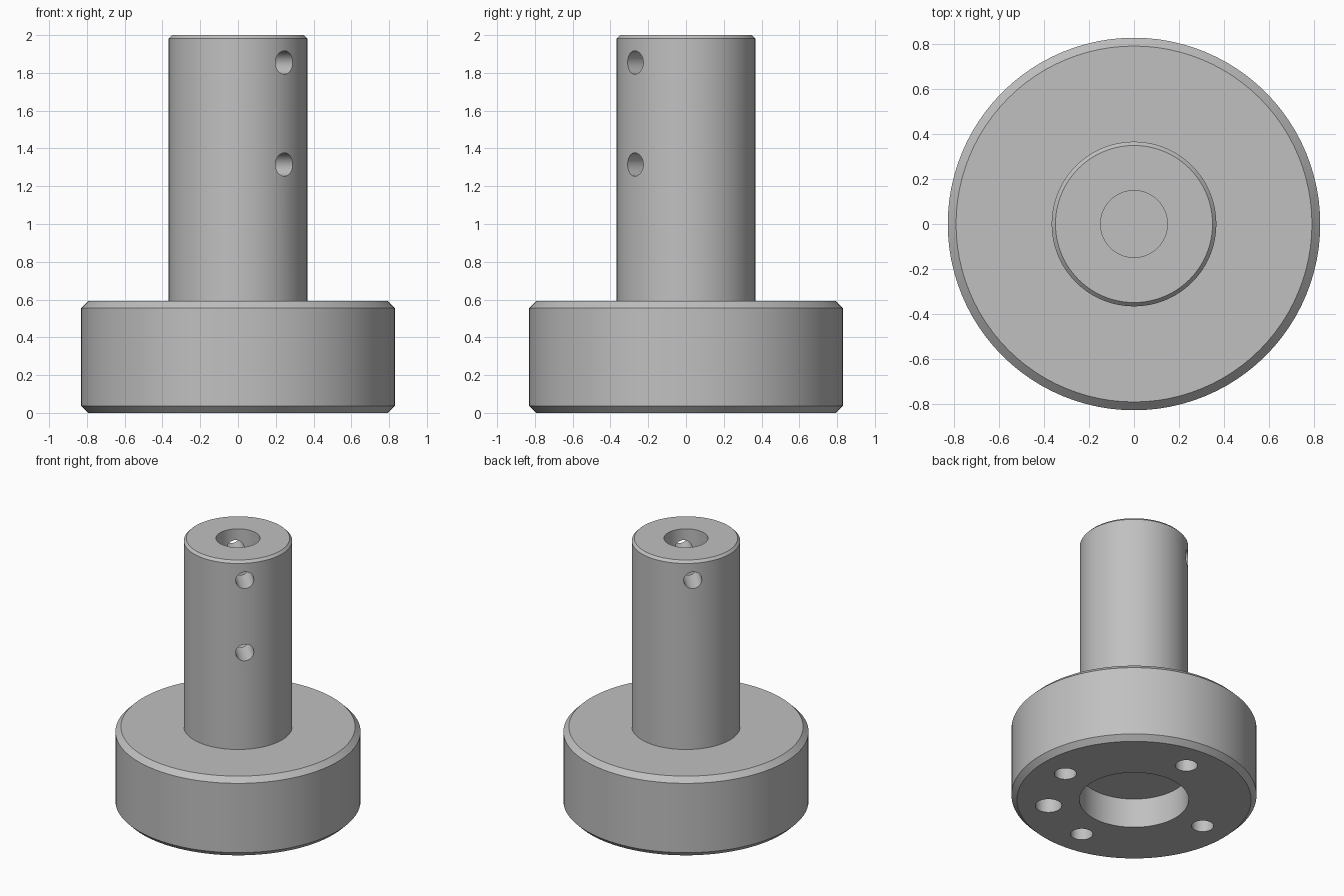
import bpy, bmesh
from math import cos, sin, pi, radians
from mathutils import Matrix, Vector

cube = bpy.data.objects.get("Cube")
if cube:
    bpy.data.objects.remove(cube, do_unlink=True)

SEGMENTS = 96
ALIGN = radians(-47.7)      # direction of the cross holes

steel = bpy.data.materials.new("grey steel")
steel.use_nodes = True
steel.diffuse_color = (0.53, 0.53, 0.53, 1)
steel.node_tree.nodes["Principled BSDF"].inputs["Base Color"].default_value = steel.diffuse_color


def add_object(name, bm):
    bmesh.ops.recalc_face_normals(bm, faces=bm.faces)
    mesh = bpy.data.meshes.new(name)
    bm.to_mesh(mesh)
    bm.free()
    mesh.materials.append(steel)
    obj = bpy.data.objects.new(name, mesh)
    bpy.context.collection.objects.link(obj)
    return obj


def lathe(name, profile):
    """Spin a radius/height profile around the z axis."""
    bm = bmesh.new()
    verts = [bm.verts.new((r, 0, z)) for r, z in profile]
    edges = [bm.edges.new(pair) for pair in zip(verts, verts[1:])]
    bmesh.ops.spin(bm, geom=verts + edges, cent=(0, 0, 0), axis=(0, 0, 1),
                   angle=2 * pi, steps=SEGMENTS, use_merge=True)
    bmesh.ops.remove_doubles(bm, verts=bm.verts, dist=0.0001)
    return add_object(name, bm)


def drill(bm, start, end, radius):
    """Add one drill cylinder between two points."""
    start, end = Vector(start), Vector(end)
    axis = end - start
    turn = axis.to_track_quat('Z', 'Y').to_matrix().to_4x4()
    bmesh.ops.create_cone(bm, cap_ends=True, segments=32, radius1=radius, radius2=radius,
                          depth=axis.length,
                          matrix=Matrix.Translation((start + end) / 2) @ turn)


def around(radius, angle, z):
    return (radius * cos(angle), radius * sin(angle), z)


# Turned body: recess, chamfered flange, shaft, blind bore
hub = lathe("flanged_shaft", [
    (0, 0.22), (0.37, 0.22), (0.37, 0),
    (0.793, 0), (0.83, 0.037), (0.83, 0.555), (0.793, 0.592),
    (0.367, 0.592), (0.367, 1.982), (0.35, 2), (0.149, 2),
    (0.149, 1.2), (0, 1.2)])

# Cross holes: upper passes right through, lower opens on one side
holes = bmesh.new()
drill(holes, around(0.5, ALIGN, 1.855), around(-0.5, ALIGN, 1.855), 0.062)
drill(holes, around(0.5, ALIGN, 1.315), around(0.02, ALIGN, 1.315), 0.062)

# Blind holes in the underside: four bolts and one wider pin
for i in range(4):
    a = ALIGN + pi / 4 + i * pi / 2
    drill(holes, around(0.584, a, -0.1), around(0.584, a, 0.3), 0.075)
drill(holes, around(0.584, ALIGN, -0.1), around(0.584, ALIGN, 0.3), 0.09)
cutter = add_object("hole_cutter", holes)
cutter.hide_render = True

# Cut the holes and keep the result as plain mesh
cut = hub.modifiers.new("holes", 'BOOLEAN')
cut.operation = 'DIFFERENCE'
cut.solver = 'EXACT'
cut.object = cutter
bpy.context.view_layer.update()
evaluated = hub.evaluated_get(bpy.context.evaluated_depsgraph_get())
drilled = bpy.data.meshes.new_from_object(evaluated)
hub.modifiers.clear()
hub.data = drilled
bpy.data.objects.remove(cutter, do_unlink=True)

bpy.ops.object.select_all(action='DESELECT')
hub.select_set(True)
bpy.context.view_layer.objects.active = hub
bpy.ops.object.shade_smooth_by_angle(angle=radians(30))
